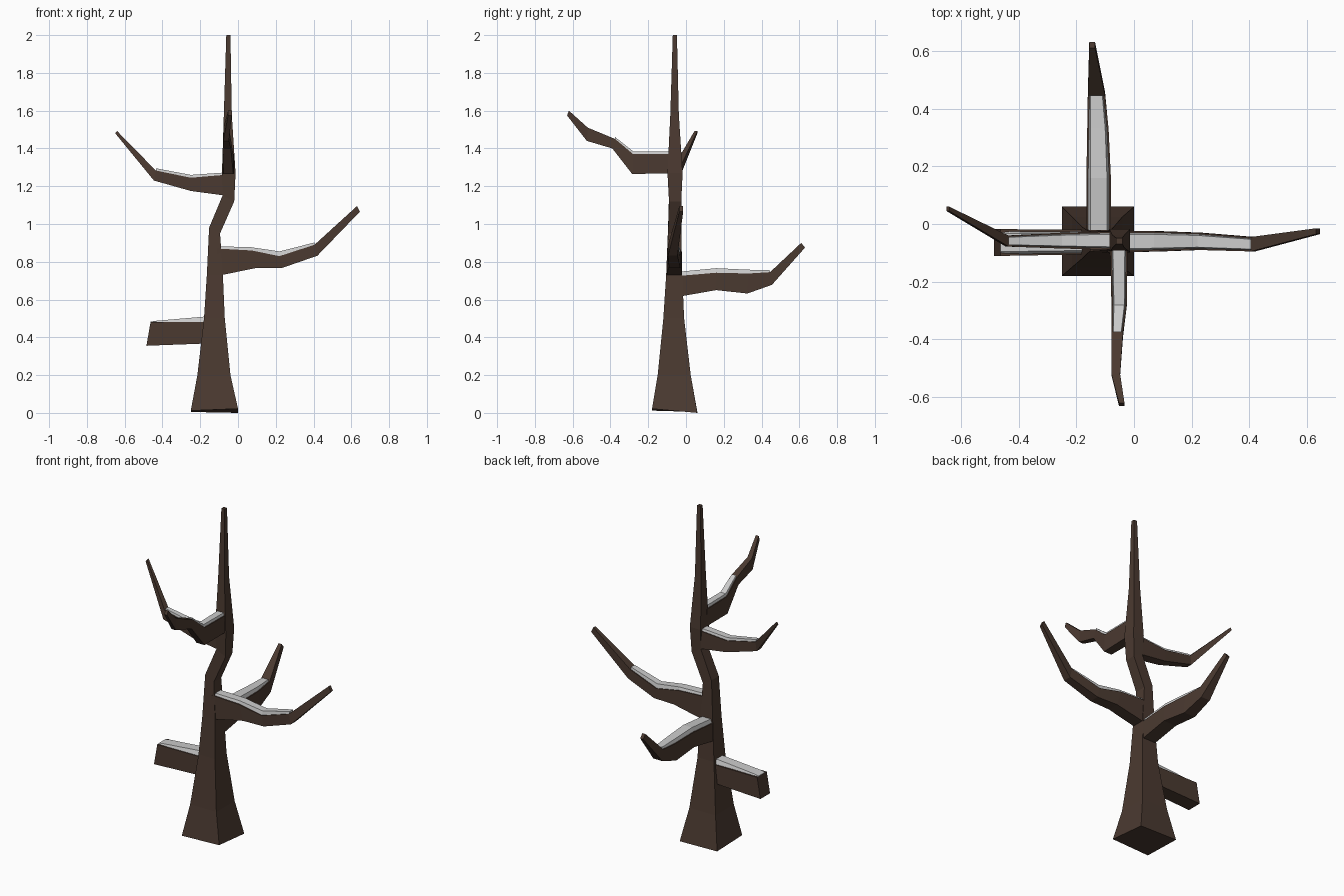
import bpy, bmesh
from mathutils import Vector

bark = bpy.data.materials.new("bark")
bark.diffuse_color = (0.07, 0.042, 0.03, 1)


def loft(name, rings, mat=None):
    """Skin a list of four-cornered rings into a closed solid."""
    bm = bmesh.new()
    loops = [[bm.verts.new(Vector(p)) for p in r] for r in rings]
    for a, b in zip(loops, loops[1:]):
        for i in range(4):
            j = (i + 1) % 4
            bm.faces.new((a[i], a[j], b[j], b[i]))
    bm.faces.new(loops[0][::-1])
    bm.faces.new(loops[-1])
    bmesh.ops.recalc_face_normals(bm, faces=bm.faces)
    me = bpy.data.meshes.new(name)
    bm.to_mesh(me)
    bm.free()
    ob = bpy.data.objects.new(name, me)
    bpy.context.collection.objects.link(ob)
    if mat:
        me.materials.append(mat)
    return ob


def place(axis, d, s, z):
    return (d, s, z) if axis == "x" else (s, d, z)


def branch(name, axis, sections, snow):
    """Section: (bottom d, bottom z, top d, top z, side min, side max).
    Snow: height above the branch top at each of the first sections."""
    rings = [[place(axis, bd, s0, bz), place(axis, bd, s1, bz),
              place(axis, td, s1, tz), place(axis, td, s0, tz)]
             for bd, bz, td, tz, s0, s1 in sections]
    loft(name, rings, bark)
    caps = []
    for (bd, bz, td, tz, s0, s1), h in zip(sections, snow):
        e, i = 0.004, (s1 - s0) * 0.16
        caps.append([place(axis, td, s0 + e, tz - 0.006), place(axis, td, s1 - e, tz - 0.006),
                     place(axis, td, s1 - i, tz + h), place(axis, td, s0 + i, tz + h)])
    loft(name + "_snow", caps)


# Trunk: z, x range, y range
trunk = [(0.01, -0.25, 0.0, -0.18, 0.06), (0.2, -0.215, -0.04, -0.15, 0.025),
         (0.5, -0.18, -0.07, -0.12, -0.01), (0.73, -0.165, -0.08, -0.105, -0.02),
         (0.98, -0.153, -0.095, -0.095, -0.025), (1.15, -0.082, -0.02, -0.09, -0.025),
         (1.27, -0.085, -0.013, -0.098, -0.018), (1.58, -0.075, -0.033, -0.083, -0.038),
         (2.0, -0.062, -0.04, -0.07, -0.048)]
rings = [[(x0, y0, z), (x1, y0, z), (x1, y1, z), (x0, y1, z)]
         for z, x0, x1, y0, y1 in trunk]
# Slightly uneven foot
rings[0] = [(x, y, z) for (x, y, _), z in zip(rings[0], (0.012, 0.022, 0.0, 0.005))]
# Leaning bend in the middle
for k, lean in ((4, 0.03), (5, 0.03)):
    (a, b, c, d) = rings[k]
    rings[k] = [(x, y, z - t) for (x, y, z), t in zip((a, b, c, d), (0, lean, lean, 0))]
loft("trunk", rings, bark)

# Branches with snow
branch("right_branch", "x", [
    (-0.11, 0.725, -0.11, 0.87, -0.1, -0.025), (0.1, 0.768, 0.07, 0.86, -0.095, -0.025),
    (0.235, 0.768, 0.22, 0.83, -0.09, -0.03), (0.42, 0.832, 0.405, 0.89, -0.095, -0.045),
    (0.645, 1.065, 0.63, 1.095, -0.035, -0.015)], (0.012, 0.017, 0.025, 0.012))
branch("back_branch", "y", [
    (-0.04, 0.615, -0.04, 0.725, -0.165, -0.08), (0.16, 0.65, 0.16, 0.742, -0.165, -0.08),
    (0.325, 0.632, 0.33, 0.738, -0.162, -0.088), (0.455, 0.678, 0.445, 0.745, -0.16, -0.1),
    (0.63, 0.875, 0.61, 0.9, -0.155, -0.135)], (0.022, 0.024, 0.02, 0.01))
branch("front_branch", "y", [
    (-0.08, 1.268, -0.08, 1.37, -0.083, -0.022), (-0.285, 1.265, -0.28, 1.37, -0.078, -0.025),
    (-0.39, 1.4, -0.375, 1.45, -0.078, -0.038), (-0.525, 1.44, -0.52, 1.51, -0.078, -0.048),
    (-0.63, 1.575, -0.62, 1.6, -0.052, -0.033)], (0.015, 0.015, 0.01))
branch("left_branch", "x", [
    (-0.05, 1.148, -0.05, 1.262, -0.09, -0.025), (-0.25, 1.175, -0.25, 1.245, -0.085, -0.03),
    (-0.445, 1.23, -0.435, 1.283, -0.078, -0.04), (-0.65, 1.48, -0.64, 1.492, 0.045, 0.06)],
    (0.012, 0.015, 0.012))
# Cut-off stump
branch("branch_stump", "x", [
    (-0.15, 0.368, -0.15, 0.48, -0.105, -0.02), (-0.47, 0.356, -0.43, 0.48, -0.11, -0.018),
    (-0.485, 0.355, -0.463, 0.48, -0.11, -0.018)], (0.032, 0.008, 0.003))
